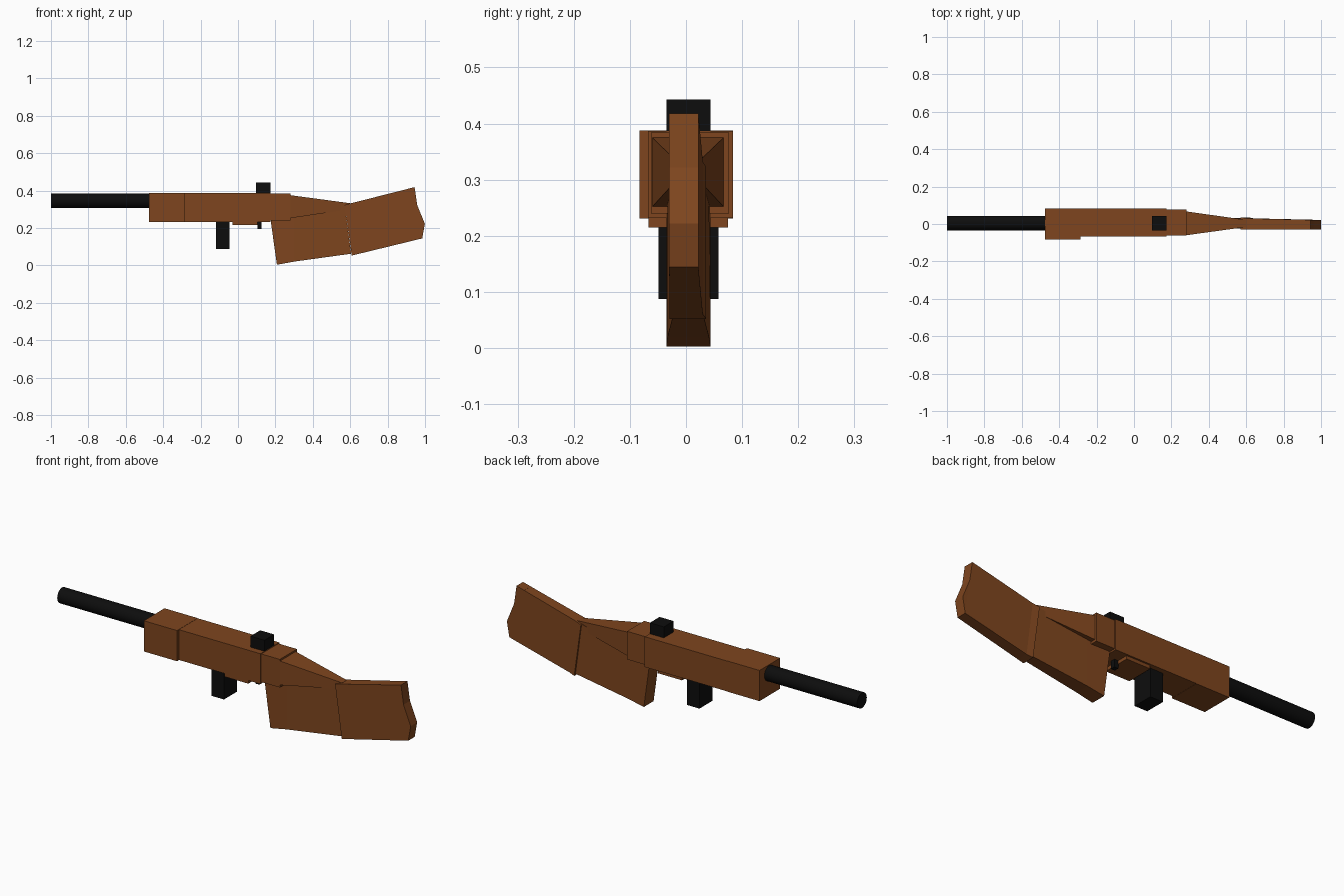
import bpy, bmesh, math

if "Cube" in bpy.data.objects:
    bpy.data.objects.remove(bpy.data.objects["Cube"])


def material(name, rgb):
    m = bpy.data.materials.new(name)
    m.diffuse_color = (*rgb, 1)
    m.use_nodes = True
    m.node_tree.nodes["Principled BSDF"].inputs["Base Color"].default_value = m.diffuse_color
    return m


WOOD = material("wood", (0.21, 0.06, 0.013))
BLACK = material("black_metal", (0.004, 0.004, 0.004))


def loft(name, sections, mat):
    """Skin rectangular sections: (x_top, z_top, x_bottom, z_bottom, y_min, y_max)."""
    bm = bmesh.new()
    rings = []
    for xt, zt, xb, zb, y0, y1 in sections:
        pts = [(xb, y0, zb), (xb, y1, zb), (xt, y1, zt), (xt, y0, zt)]
        rings.append([bm.verts.new(p) for p in pts])
    for a, b in zip(rings, rings[1:]):
        for i in range(4):
            j = (i + 1) % 4
            bm.faces.new((a[i], a[j], b[j], b[i]))
    bm.faces.new(rings[0])
    bm.faces.new(rings[-1])
    bmesh.ops.recalc_face_normals(bm, faces=bm.faces)
    me = bpy.data.meshes.new(name)
    bm.to_mesh(me)
    bm.free()
    me.materials.append(mat)
    ob = bpy.data.objects.new(name, me)
    bpy.context.collection.objects.link(ob)
    return ob


def box(name, x, y, z, mat):
    return loft(name, [(v, z[1], v, z[0], *y) for v in x], mat)


# Barrel
bpy.ops.mesh.primitive_cylinder_add(vertices=32, radius=0.039, depth=0.55,
                                    location=(-0.725, 0.005, 0.345),
                                    rotation=(0, math.pi / 2, 0))
barrel = bpy.context.object
barrel.name = "barrel"
barrel.data.materials.append(BLACK)
bpy.ops.object.shade_smooth_by_angle(angle=math.radians(40))

# Fore-end, main body and rear collar
box("fore_end", (-0.475, -0.287), (-0.083, 0.084), (0.231, 0.388), WOOD)
box("body", (-0.287, 0.175), (-0.068, 0.084), (0.232, 0.387), WOOD)
box("rear_collar", (0.175, 0.28), (-0.062, 0.077), (0.24, 0.384), WOOD)
box("under_plate", (-0.03, 0.105), (-0.067, 0.075), (0.215, 0.235), WOOD)

# Sight, magazine and trigger
box("sight", (0.095, 0.174), (-0.035, 0.044), (0.38, 0.443), BLACK)
box("magazine", (-0.117, -0.045), (-0.049, 0.058), (0.087, 0.24), BLACK)
box("trigger", (0.104, 0.126), (-0.008, 0.017), (0.193, 0.24), BLACK)

# Tapering wrist behind the collar
loft("wrist", [(0.28, 0.375, 0.28, 0.252, -0.06, 0.067),
               (0.60, 0.332, 0.60, 0.30, -0.016, 0.022)], WOOD)

# Deep grip and the butt behind it
loft("grip", [(0.175, 0.238, 0.208, 0.003, -0.035, 0.044),
              (0.30, 0.262, 0.30, 0.02, -0.033, 0.041),
              (0.57, 0.325, 0.605, 0.062, -0.022, 0.03)], WOOD)
loft("butt", [(0.57, 0.323, 0.608, 0.052, -0.029, 0.036),
              (0.605, 0.332, 0.64, 0.06, -0.029, 0.03),
              (0.944, 0.418, 0.985, 0.144, -0.03, 0.022)], WOOD)

# Curved butt plate, made of three stacked points
loft("butt_plate", [(0.944, 0.418, 0.90, 0.407, -0.03, 0.022),
                    (0.957, 0.325, 0.90, 0.32, -0.03, 0.022),
                    (0.999, 0.222, 0.90, 0.22, -0.03, 0.022),
                    (0.985, 0.144, 0.90, 0.128, -0.03, 0.022)], WOOD)
